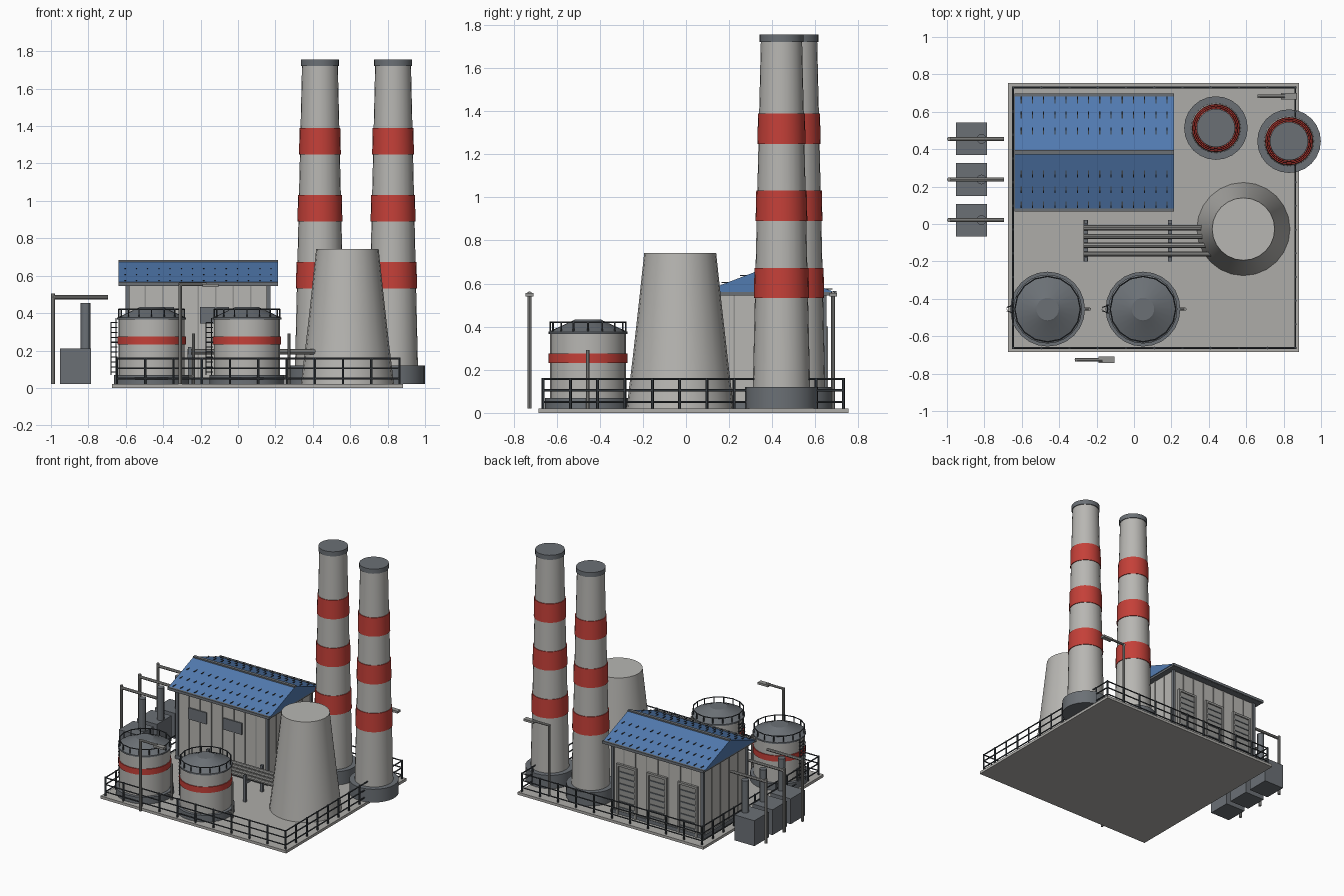
import bpy, bmesh, math
from mathutils import Vector, Matrix

if "Cube" in bpy.data.objects:
    bpy.data.objects.remove(bpy.data.objects["Cube"])


def material(name, srgb):
    col = [((c + 0.055) / 1.055) ** 2.4 for c in srgb] + [1]
    m = bpy.data.materials.new(name)
    m.use_nodes = True
    m.diffuse_color = col
    m.node_tree.nodes["Principled BSDF"].inputs["Base Color"].default_value = col
    return m


CONCRETE = material("concrete", (0.68, 0.675, 0.66))
PAINT = material("light_grey_paint", (0.72, 0.715, 0.70))
STEEL = material("dark_steel", (0.42, 0.44, 0.46))
PIPE = material("pipe_grey", (0.58, 0.58, 0.57))
IRON = material("railing_iron", (0.24, 0.26, 0.28))
BLUE = material("blue_roof", (0.32, 0.48, 0.69))
RED = material("red_band", (0.77, 0.25, 0.22))


def finish(bm, name, mat, smooth=False):
    bmesh.ops.recalc_face_normals(bm, faces=bm.faces)
    me = bpy.data.meshes.new(name)
    bm.to_mesh(me)
    bm.free()
    me.materials.append(mat)
    ob = bpy.data.objects.new(name, me)
    bpy.context.collection.objects.link(ob)
    if smooth:
        bpy.ops.object.select_all(action="DESELECT")
        bpy.context.view_layer.objects.active = ob
        ob.select_set(True)
        bpy.ops.object.shade_smooth_by_angle(angle=math.radians(30))
    return ob


def add_box(bm, x0, x1, y0, y1, z0, z1):
    mid = Vector((x0 + x1, y0 + y1, z0 + z1)) / 2
    size = Matrix.Diagonal((x1 - x0, y1 - y0, z1 - z0, 1))
    bmesh.ops.create_cube(bm, size=1, matrix=Matrix.Translation(mid) @ size)


def add_rod(bm, a, b, r, sides=8):
    a, b = Vector(a), Vector(b)
    turn = (b - a).to_track_quat("Z", "Y").to_matrix().to_4x4()
    bmesh.ops.create_cone(bm, cap_ends=True, segments=sides, radius1=r, radius2=r,
                          depth=(b - a).length, matrix=Matrix.Translation((a + b) / 2) @ turn)


def boxes(name, mat, items):
    bm = bmesh.new()
    for b in items:
        add_box(bm, *b)
    return finish(bm, name, mat)


def rods(name, mat, items, r, sides=8):
    bm = bmesh.new()
    for a, b in items:
        add_rod(bm, a, b, r, sides)
    return finish(bm, name, mat, sides > 6)


def turned(name, mat, x, y, profile, sides=24):
    """Closed solid of revolution from (radius, height) pairs."""
    bm = bmesh.new()
    rings = []
    for r, z in profile:
        rings.append([bm.verts.new((x + r * math.cos(math.tau * i / sides),
                                    y + r * math.sin(math.tau * i / sides), z)) for i in range(sides)])
    for lo, hi in zip(rings, rings[1:]):
        for i in range(sides):
            j = (i + 1) % sides
            bm.faces.new((lo[i], lo[j], hi[j], hi[i]))
    bm.faces.new(rings[0])
    bm.faces.new(rings[-1])
    return finish(bm, name, mat, True)


# Ground slab
G = 0.02
boxes("ground_slab", CONCRETE, [(-0.673, 0.882, -0.684, 0.754, 0, G)])

# Perimeter fence
X0, X1, Y0, Y1 = -0.647, 0.863, -0.663, 0.73
posts, rails = [], []
for i in range(11):
    x = X0 + (X1 - X0) * i / 10
    posts += [(x, Y0), (x, Y1)]
for i in range(1, 11):
    y = Y0 + (Y1 - Y0) * i / 11
    posts += [(X0, y), (X1, y)]
for z in (0.05, 0.105, 0.157):
    c = [(X0, Y0, z), (X1, Y0, z), (X1, Y1, z), (X0, Y1, z)]
    rails += [(c[i], c[(i + 1) % 4]) for i in range(4)]
rods("fence_posts", IRON, [((x, y, G), (x, y, 0.162)) for x, y in posts], 0.007, 6)
rods("fence_rails", IRON, rails, 0.005, 6)

# Chimney stacks


def shaft_radius(z):
    return 0.133 - 0.037 * (z - 0.12) / 1.6


for n, (x, y) in enumerate([(0.438, 0.513), (0.829, 0.443)], 1):
    turned(f"stack_base_{n}", STEEL, x, y, [(0.17, G), (0.17, 0.12)])
    turned(f"stack_shaft_{n}", PAINT, x, y, [(shaft_radius(z), z) for z in (0.12, 1.72)])
    turned(f"stack_cap_{n}", STEEL, x, y, [(0.102, 1.72), (0.102, 1.755)])
    for k, z in enumerate((0.532, 0.89, 1.248)):
        turned(f"stack_band_{n}_{k + 1}", RED, x, y,
               [(shaft_radius(h) + 0.005, h) for h in (z, z + 0.141)])

# Cooling tower
turned("cooling_tower", PAINT, 0.585, -0.027, [(0.249, G), (0.221, 0.25), (0.193, 0.5), (0.167, 0.742)])

# Storage tanks
for n, x in enumerate((-0.462, 0.048), 1):
    y = -0.455
    turned(f"tank_base_{n}", STEEL, x, y, [(0.2, G), (0.2, 0.07)])
    turned(f"tank_body_{n}", PAINT, x, y, [(0.177, 0.07), (0.177, 0.37)])
    turned(f"tank_band_{n}", RED, x, y, [(0.183, 0.232), (0.183, 0.276)])
    turned(f"tank_roof_{n}", STEEL, x, y, [(0.184, 0.365), (0.184, 0.376), (0.07, 0.428), (0.06, 0.434)])
    ring = [(x + 0.175 * math.cos(math.tau * i / 16), y + 0.175 * math.sin(math.tau * i / 16))
            for i in range(16)]
    bars = [((*p, 0.37), (*p, 0.423)) for p in ring]
    bars += [((*ring[i - 1], 0.42), (*ring[i], 0.42)) for i in range(16)]
    rods(f"tank_railing_{n}", IRON, bars, 0.004, 6)
    # Ladder with guard hoops on the tank's right side
    lx = x - 0.182
    bars = [((lx - 0.008, y + s, 0.07), (lx - 0.008, y + s, 0.375)) for s in (-0.022, 0.022)]
    bars += [((lx - 0.036, y, 0.07), (lx - 0.036, y, 0.35))]
    for k in range(11):
        z = 0.085 + k * 0.0265
        for s in (-0.022, 0.022):
            bars.append(((lx, y + s, z), (lx - 0.036, y + s * 0.4, z)))
        bars.append(((lx - 0.008, y - 0.022, z), (lx - 0.008, y + 0.022, z)))
    rods(f"tank_ladder_{n}", IRON, bars, 0.003, 5)
    # Riser pipe on the left side
    px = x + 0.225
    rods(f"tank_riser_{n}", PIPE, [((px, y, G), (px, y, 0.292)), ((x + 0.17, y, 0.06), (px, y, 0.06))], 0.008)

# Pipe rack
rack = []
for x in (-0.258, 0.192):
    rack.append((x - 0.011, x + 0.011, -0.2, 0.022, 0.155, 0.178))
    for y in (-0.19, 0.012):
        rack.append((x - 0.01, x + 0.01, y - 0.01, y + 0.01, G, 0.22))
boxes("pipe_rack", STEEL, rack)
rods("rack_pipes", PIPE, [((-0.27, y, 0.193), (0.42, y, 0.193))
                          for y in (-0.02, -0.067, -0.114, -0.16)], 0.015, 10)

# Machine hall walls, corner posts and seams
WX0, WX1, WY0, WY1, EAVE = -0.59, 0.163, 0.12, 0.64, 0.55
boxes("hall_walls", PAINT, [(WX0, WX1, WY0, WY1, G, EAVE)])
boxes("hall_corner_posts", STEEL, [(x - 0.011, x + 0.011, y - 0.011, y + 0.011, G, EAVE)
                                   for x in (WX0, WX1) for y in (WY0, WY1)])
seams = [(x - 0.004, x + 0.004, WY0 - 0.005, WY1 + 0.005, G, EAVE)
         for x in [WX0 + (WX1 - WX0) * i / 8 for i in range(1, 8)]]
seams += [(WX0 - 0.005, WX1 + 0.005, y - 0.004, y + 0.004, G, EAVE)
          for y in [WY0 + (WY1 - WY0) * i / 5 for i in range(1, 5)]]
boxes("wall_seams", PIPE, seams)
boxes("hall_plinth", STEEL, [(WX0 - 0.012, WX1 + 0.012, WY0 - 0.012, WY1 + 0.012, G, 0.045)])
boxes("windows", STEEL, [(x - 0.077, x + 0.077, WY0 - 0.009, WY0, 0.345, 0.432) for x in (-0.42, -0.125)])

# Roller doors on the back wall
frames, panels, slats = [], [], []
for x in (0.042, -0.214, -0.47):
    panels.append((x - 0.07, x + 0.07, WY1, WY1 + 0.009, G, 0.385))
    frames += [(x + s * 0.074 - 0.008, x + s * 0.074 + 0.008, WY1, WY1 + 0.018, G, 0.4) for s in (-1, 1)]
    frames.append((x - 0.082, x + 0.082, WY1, WY1 + 0.018, 0.385, 0.402))
    slats += [(x - 0.066, x + 0.066, WY1, WY1 + 0.014, z, z + 0.008)
              for z in [0.07 + 0.045 * k for k in range(7)]]
boxes("door_frames", PIPE, frames)
boxes("door_panels", PIPE, panels)
boxes("door_slats", STEEL, slats)

# Gabled roof prism
RX0, RX1, RY0, RY1, RIDGE = -0.638, 0.213, 0.075, 0.69, 0.678
RM = (RY0 + RY1) / 2
bm = bmesh.new()
ends = [[bm.verts.new((x, y, z)) for y, z in ((RY0, 0.56), (RY1, 0.56), (RM, RIDGE))] for x in (RX0, RX1)]
for e in ends:
    bm.faces.new(e)
for i in range(3):
    j = (i + 1) % 3
    bm.faces.new((ends[0][i], ends[0][j], ends[1][j], ends[1][i]))
finish(bm, "roof", BLUE)
boxes("ridge_cap", STEEL, [(RX0, RX1, RM - 0.012, RM + 0.012, RIDGE - 0.008, RIDGE + 0.005)])
boxes("roof_soffit", STEEL, [(RX0 + 0.005, RX1 - 0.005, RY0, RY1, 0.545, 0.56)])
boxes("gutters", STEEL, [(RX0, RX1, y - 0.009, y + 0.009, 0.546, 0.566) for y in (RY0, RY1)])

# Small level cleats stepping up both roof slopes
cleats = []
for i in range(14):
    x = RX0 + 0.035 + i * 0.06
    for d in (0.105, 0.19, 0.27):
        z = RIDGE - (RIDGE - 0.56) * d / (RM - RY0)
        for s in (-1, 1):
            y = RM + s * (d + 0.008)
            cleats.append((x - 0.003, x + 0.003, y - 0.02, y + 0.02, z - 0.002, z + 0.003))
boxes("roof_cleats", IRON, cleats)

# Transformer row with bushings and line poles
for n, y in enumerate((0.455, 0.238, 0.021), 1):
    boxes(f"transformer_{n}", STEEL, [(-0.952, -0.785, y - 0.087, y + 0.087, G, 0.212)])
    rods(f"transformer_bushing_{n}", STEEL, [((-0.815, y, 0.2), (-0.815, y, 0.455))], 0.026, 12)
    rods(f"line_pole_{n}", PIPE, [((-0.989, y, G), (-0.989, y, 0.505)),
                                  ((-0.995, y, 0.485), (-0.695, y, 0.485))], 0.011)

# Yard lamps
for n, (x, y) in enumerate([(-0.308, -0.726), (0.668, 0.683)], 1):
    rods(f"lamp_pole_{n}", PIPE, [((x, y, G), (x, y, 0.562)), ((x - 0.008, y, 0.555), (x + 0.14, y, 0.555))], 0.009)
    boxes(f"lamp_head_{n}", PIPE, [(x + 0.118, x + 0.203, y - 0.018, y + 0.018, 0.541, 0.557)])
